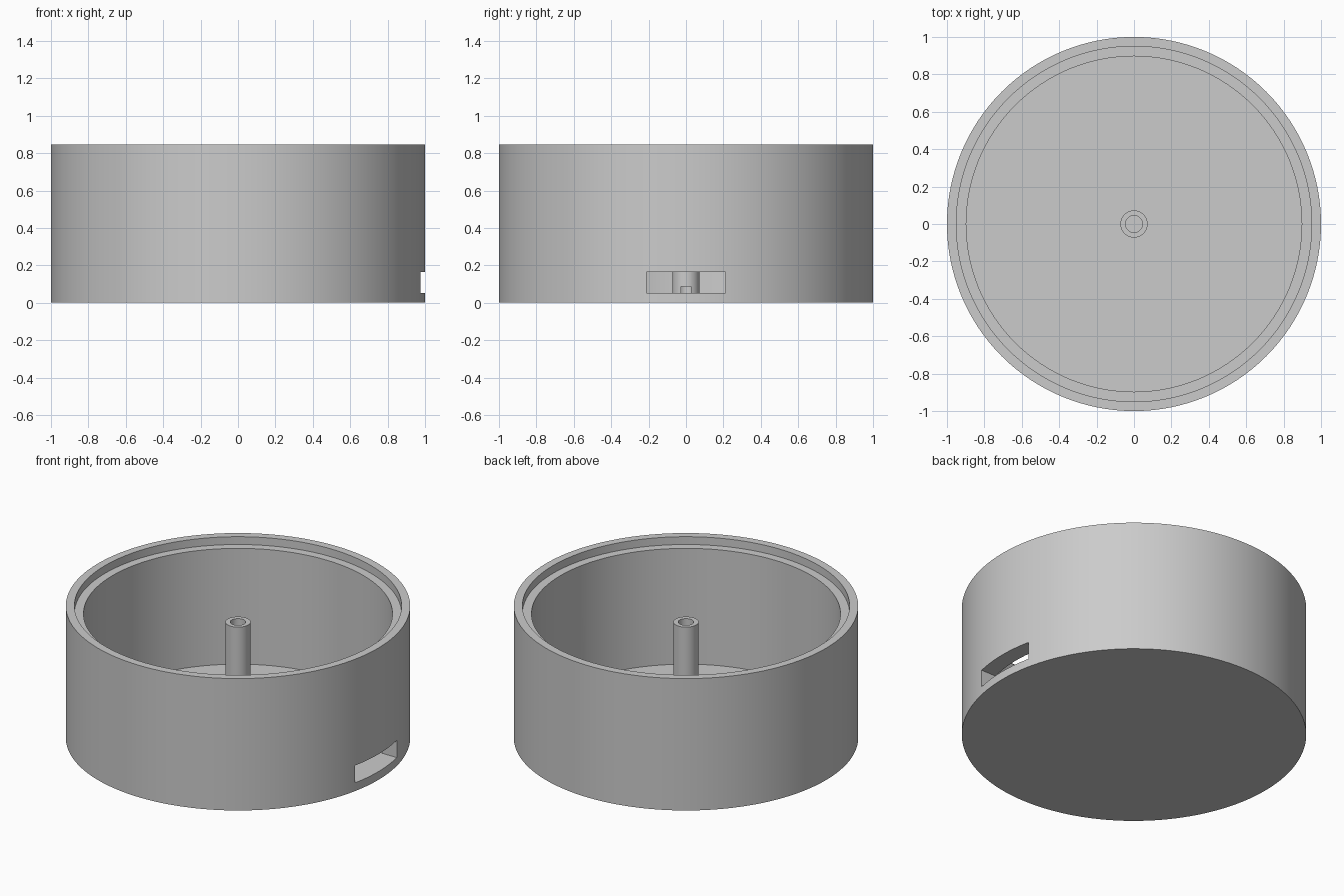
import bpy, bmesh, math
from mathutils import Vector

old = bpy.data.objects.get("Cube")
if old:
    bpy.data.objects.remove(old, do_unlink=True)

FLOOR, TOP = 0.053, 0.845

grey = bpy.data.materials.new("plain grey")
grey.use_nodes = True
colour = (0.6, 0.6, 0.6, 1)
grey.diffuse_color = colour
grey.node_tree.nodes["Principled BSDF"].inputs["Base Color"].default_value = colour


def finish(name, bm):
    bmesh.ops.recalc_face_normals(bm, faces=bm.faces)
    mesh = bpy.data.meshes.new(name)
    bm.to_mesh(mesh)
    bm.free()
    mesh.materials.append(grey)
    obj = bpy.data.objects.new(name, mesh)
    bpy.context.collection.objects.link(obj)
    return obj


def lathe(name, profile, steps, closed=False):
    """Turn a (radius, height) profile around the z axis."""
    bm = bmesh.new()
    verts = [bm.verts.new((r, 0, z)) for r, z in profile]
    edges = [bm.edges.new(pair) for pair in zip(verts, verts[1:])]
    if closed:
        edges.append(bm.edges.new((verts[-1], verts[0])))
    bmesh.ops.spin(bm, geom=verts + edges, cent=(0, 0, 0), axis=(0, 0, 1),
                   angle=math.tau, steps=steps)
    bmesh.ops.remove_doubles(bm, verts=bm.verts, dist=1e-5)
    return finish(name, bm)


def cut_box(target, name, low, high):
    """Cut a box-shaped opening through the target."""
    low, high = Vector(low), Vector(high)
    bm = bmesh.new()
    bmesh.ops.create_cube(bm, size=1)
    bmesh.ops.scale(bm, vec=high - low, verts=bm.verts)
    bmesh.ops.translate(bm, vec=(low + high) / 2, verts=bm.verts)
    cutter = finish(name, bm)
    cutter.hide_render = True
    cutter.hide_set(True)
    cutter.display_type = 'WIRE'
    mod = target.modifiers.new(name, 'BOOLEAN')
    mod.operation, mod.solver, mod.object = 'DIFFERENCE', 'EXACT', cutter
    bpy.ops.object.select_all(action='DESELECT')
    bpy.context.view_layer.objects.active = target
    target.select_set(True)
    bpy.ops.object.modifier_apply(modifier=mod.name)
    bpy.data.objects.remove(cutter, do_unlink=True)
    bpy.ops.object.shade_smooth_by_angle(angle=math.radians(30))


# Round tub with a stepped rim for a lid
tub = lathe("round_tub", [(0, 0), (1, 0), (1, TOP), (0.95, TOP), (0.95, 0.795),
                          (0.897, 0.795), (0.897, FLOOR), (0, FLOOR)], 128)
# Slot through the left wall, level with the floor
cut_box(tub, "wall_slot", (0.7, -0.212, FLOOR), (1.2, 0.212, 0.164))

# Hollow centre post with a small notch facing the slot
post = lathe("centre_post", [(0.045, FLOOR - 0.01), (0.073, FLOOR - 0.01),
                             (0.073, 0.742), (0.045, 0.742)], 48, closed=True)
cut_box(post, "post_notch", (0, -0.026, FLOOR - 0.02), (0.1, 0.026, 0.088))
